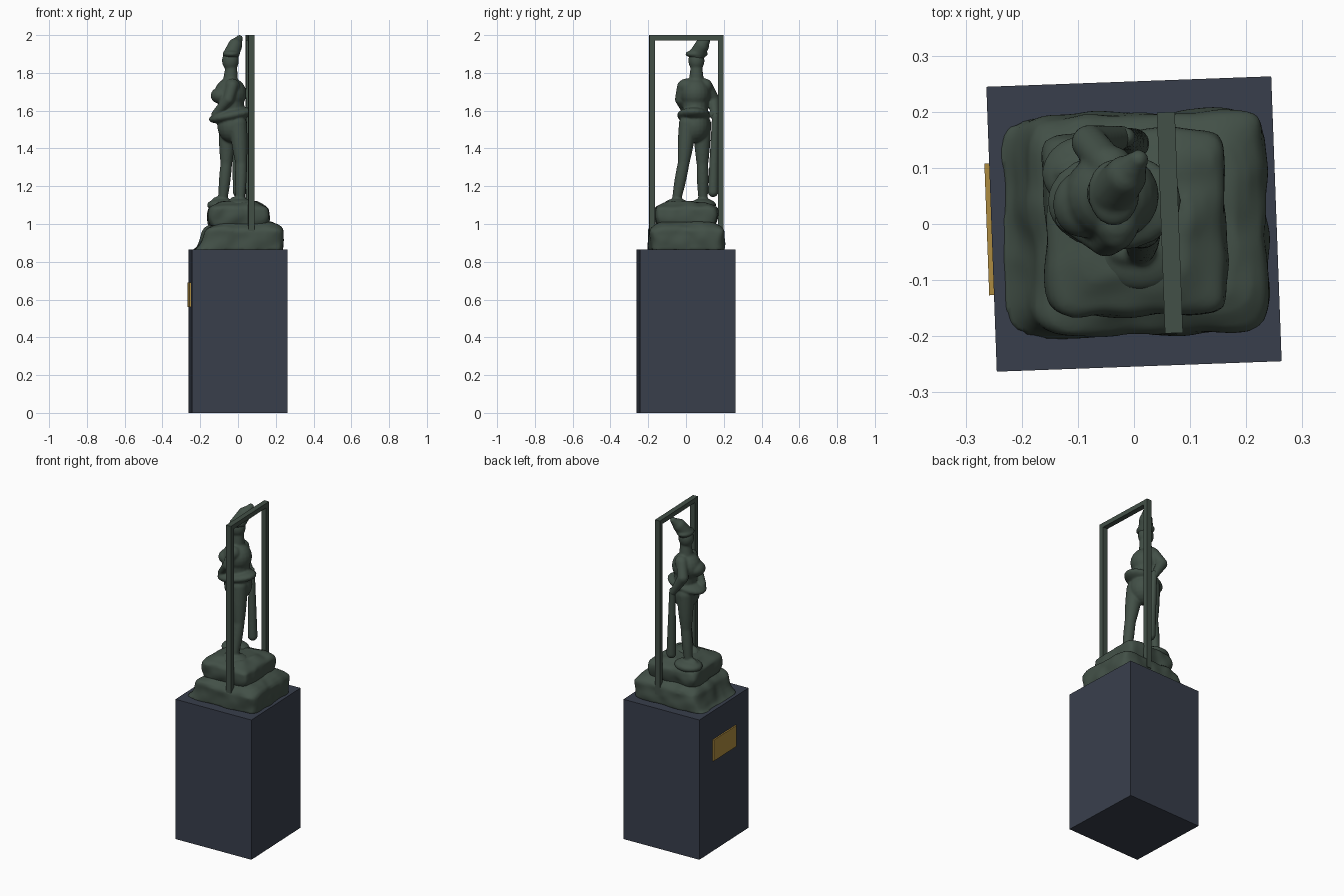
import bpy, bmesh, math
from mathutils import Vector, Matrix, noise

default_cube = bpy.data.objects.get("Cube")
if default_cube:
    bpy.data.objects.remove(default_cube)

TURN = math.radians(2.1)


def material(name, red, green, blue):
    mat = bpy.data.materials.new(name)
    mat.use_nodes = True
    mat.diffuse_color = (red, green, blue, 1)
    shader = mat.node_tree.nodes["Principled BSDF"]
    shader.inputs["Base Color"].default_value = mat.diffuse_color
    return mat


bronze = material("green bronze", 0.055, 0.08, 0.063)
slate = material("dark slate", 0.04, 0.049, 0.072)
brass = material("brass", 0.42, 0.26, 0.05)


def finish(bm, name, mat, smooth=True):
    bmesh.ops.recalc_face_normals(bm, faces=bm.faces)
    mesh = bpy.data.meshes.new(name)
    bm.to_mesh(mesh)
    bm.free()
    mesh.materials.append(mat)
    for face in mesh.polygons:
        face.use_smooth = smooth
    part = bpy.data.objects.new(name, mesh)
    bpy.context.collection.objects.link(part)
    return part


def fuse(part, voxel=0.006, rounds=4):
    """Melt overlapping shapes into one modelled surface."""
    remesh = part.modifiers.new("fuse", 'REMESH')
    remesh.mode = 'VOXEL'
    remesh.voxel_size = voxel
    remesh.use_smooth_shade = True
    soften = part.modifiers.new("soften", 'SMOOTH')
    soften.iterations = rounds


def box(name, centre, size, mat):
    bm = bmesh.new()
    bmesh.ops.create_cube(bm, size=1, matrix=Matrix.LocRotScale(Vector(centre), None, Vector(size)))
    finish(bm, name, mat, smooth=False).rotation_euler.z = TURN


def skin(bm, outlines):
    """Join closed outlines of equal length and cap both ends."""
    rings = [[bm.verts.new(point) for point in outline] for outline in outlines]
    for low, high in zip(rings, rings[1:]):
        for i in range(len(low)):
            bm.faces.new((low[i - 1], low[i], high[i], high[i - 1]))
    bm.faces.new(rings[0])
    bm.faces.new(rings[-1])


def circle(count):
    for i in range(count):
        angle = math.tau * i / count
        yield math.cos(angle), math.sin(angle)


def ball(bm, centre, radii, tilt=0):
    turn = Matrix.Rotation(tilt, 3, 'Y').to_quaternion()
    bmesh.ops.create_uvsphere(bm, u_segments=20, v_segments=12, radius=1,
                              matrix=Matrix.LocRotScale(Vector(centre), turn, Vector(radii)))


def limb(bm, joints, radii, swell=0.0):
    """Tapered round segments with a muscle swell, rounded at each joint."""
    joints = [Vector(joint) for joint in joints]
    for joint, radius in zip(joints, radii):
        ball(bm, joint, (radius, radius, radius))
    for start, end, wide, thin in zip(joints, joints[1:], radii, radii[1:]):
        aim = (end - start).to_track_quat('Z', 'Y')
        outlines = []
        for step in range(9):
            t = step / 8
            radius = wide + (thin - wide) * t + swell * math.sin(math.pi * t)
            middle = start.lerp(end, t)
            outlines.append([middle + aim @ Vector((c * radius, s * radius, 0))
                             for c, s in circle(16)])
        skin(bm, outlines)


def rock(name, bottom, top, left, right, depth, slope, belly):
    """Rounded-square slab with rough sides; slope pulls the -x side inward."""
    bm = bmesh.new()
    outlines = []
    steps = 10
    for step in range(steps + 1):
        t = step / steps
        inset = 0.06 * max(0, t - 0.75) / 0.25 * t - belly * math.sin(math.pi * t)
        low_x = left + slope * math.sqrt(t) + inset
        high_x = right - inset
        outline = []
        for c, s in circle(80):
            square = (abs(c) ** 9 + abs(s) ** 9) ** (-1 / 9)
            point = Vector(((low_x + high_x + square * c * (high_x - low_x)) / 2,
                            square * s * (depth - inset),
                            bottom + (top - bottom) * t))
            rough = noise.noise_vector(point * 14) * 0.012
            rough.z *= t
            outline.append(point + rough)
        outlines.append(outline)
    skin(bm, outlines)
    part = finish(bm, name, bronze)
    part.rotation_euler.z = TURN
    fuse(part, voxel=0.009, rounds=2)


# Pedestal and plaque
box("pedestal", (0, 0, 0.433), (0.508, 0.508, 0.866), slate)
box("plaque", (-0.258, 0, 0.625), (0.009, 0.235, 0.13), brass)

# Upright frame
for side, name in ((-1, "frame_post_right"), (1, "frame_post_left")):
    box(name, (0.064, side * 0.182, 1.46), (0.032, 0.03, 1.08), bronze)
box("frame_top_bar", (0.064, 0, 1.986), (0.032, 0.34, 0.028), bronze)

# Stepped rocks
rock("rock_lower", 0.86, 1.01, -0.24, 0.237, 0.197, slope=0.07, belly=0)
rock("rock_upper", 0.99, 1.12, -0.15, 0.155, 0.152, slope=0, belly=0.012)

# Figure: chest, shoulders, waist, hips, neck and head
bm = bmesh.new()
ball(bm, (-0.04, 0.05, 1.69), (0.085, 0.08, 0.085))
limb(bm, [(-0.03, 0, 1.73), (-0.04, 0.1, 1.73)], [0.04, 0.04])
limb(bm, [(-0.04, 0.05, 1.7), (-0.03, 0.05, 1.57)], [0.07, 0.065])
ball(bm, (-0.03, 0.045, 1.52), (0.08, 0.08, 0.09))
limb(bm, [(-0.04, 0.055, 1.76), (-0.035, 0.055, 1.84)], [0.04, 0.03])
ball(bm, (-0.04, 0.055, 1.865), (0.045, 0.043, 0.055))

# Flared skirt and padded breast
ball(bm, (-0.035, 0.04, 1.575), (0.123, 0.088, 0.036), tilt=-0.2)
ball(bm, (-0.09, 0.035, 1.68), (0.055, 0.06, 0.045))

# Arms
limb(bm, [(-0.05, 0.11, 1.73), (-0.08, 0.145, 1.66), (-0.02, 0.155, 1.56)],
     [0.032, 0.032, 0.02])
limb(bm, [(-0.03, -0.015, 1.73), (-0.05, -0.03, 1.66), (-0.12, 0.01, 1.58)],
     [0.032, 0.029, 0.022])

# Legs with shoes, each resting on a mound
legs = [[(0, 0.01, 1.53), (0.017, -0.013, 1.32), (0.012, -0.05, 1.13)],
        [(-0.055, 0.085, 1.53), (-0.062, 0.087, 1.32), (-0.08, 0.09, 1.13)]]
for leg in legs:
    limb(bm, leg, [0.048, 0.031, 0.024], swell=0.003)
    foot = Vector(leg[-1])
    ball(bm, foot + Vector((-0.012, 0, -0.005)), (0.047, 0.026, 0.022))
    ball(bm, foot + Vector((0, 0, -0.03)), (0.085, 0.07, 0.035))
fuse(finish(bm, "figure", bronze))

# Pointed cap leaning back
bm = bmesh.new()
ball(bm, (-0.036, 0.056, 1.9), (0.047, 0.06, 0.022))
limb(bm, [(-0.035, 0.06, 1.9), (-0.015, 0.085, 1.945), (0.008, 0.115, 1.983)],
     [0.042, 0.038, 0.018])
fuse(finish(bm, "cap", bronze))

# Long club hanging from the hand
bm = bmesh.new()
limb(bm, [(-0.015, 0.155, 1.57), (0, 0.143, 1.17)], [0.018, 0.028])
fuse(finish(bm, "club", bronze))
